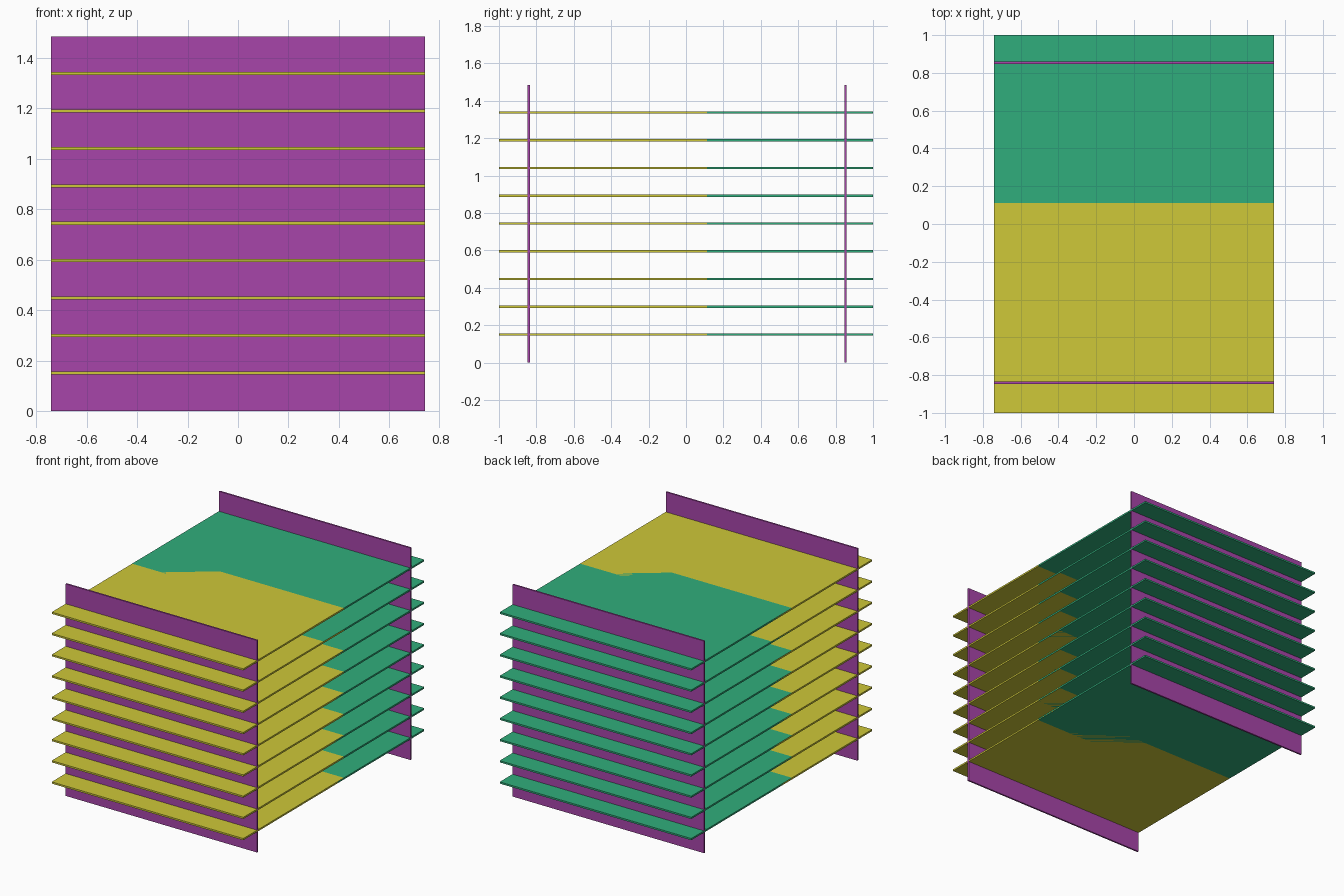
import bpy

if "Cube" in bpy.data.objects:
    bpy.data.objects.remove(bpy.data.objects["Cube"])

HALF_W = 0.741    # half width in x
HEIGHT = 1.483    # panel height
T = 0.012         # sheet thickness


def material(name, color):
    m = bpy.data.materials.new(name)
    m.diffuse_color = color
    m.use_nodes = True
    m.node_tree.nodes["Principled BSDF"].inputs["Base Color"].default_value = m.diffuse_color
    return m


purple = material("purple", (0.39, 0.06, 0.40, 1))
yellow = material("yellow", (0.62, 0.58, 0.04, 1))
green = material("green", (0.03, 0.42, 0.20, 1))


def sheet(name, y0, y1, z0, z1, mat):
    bpy.ops.mesh.primitive_cube_add(size=1, location=(0, (y0 + y1) / 2, (z0 + z1) / 2))
    ob = bpy.context.object
    ob.name = name
    ob.scale = (2 * HALF_W, y1 - y0, z1 - z0)
    bpy.ops.object.transform_apply(location=False, rotation=False, scale=True)
    ob.data.materials.append(mat)


# Upright end panels
for name, y in (("front_panel", -0.841), ("back_panel", 0.853)):
    sheet(name, y - T / 2, y + T / 2, 0, HEIGHT, purple)

# Stacked shelves, each made of a front and a back sheet that overlap in the middle
for i in range(1, 10):
    z = 0.1484 * i + 0.002
    sheet(f"front_shelf_{i}", -1, 0.112, z - T / 2, z + T / 2, yellow)
    sheet(f"back_shelf_{i}", -0.112, 1, z - T / 2, z + T / 2, green)
